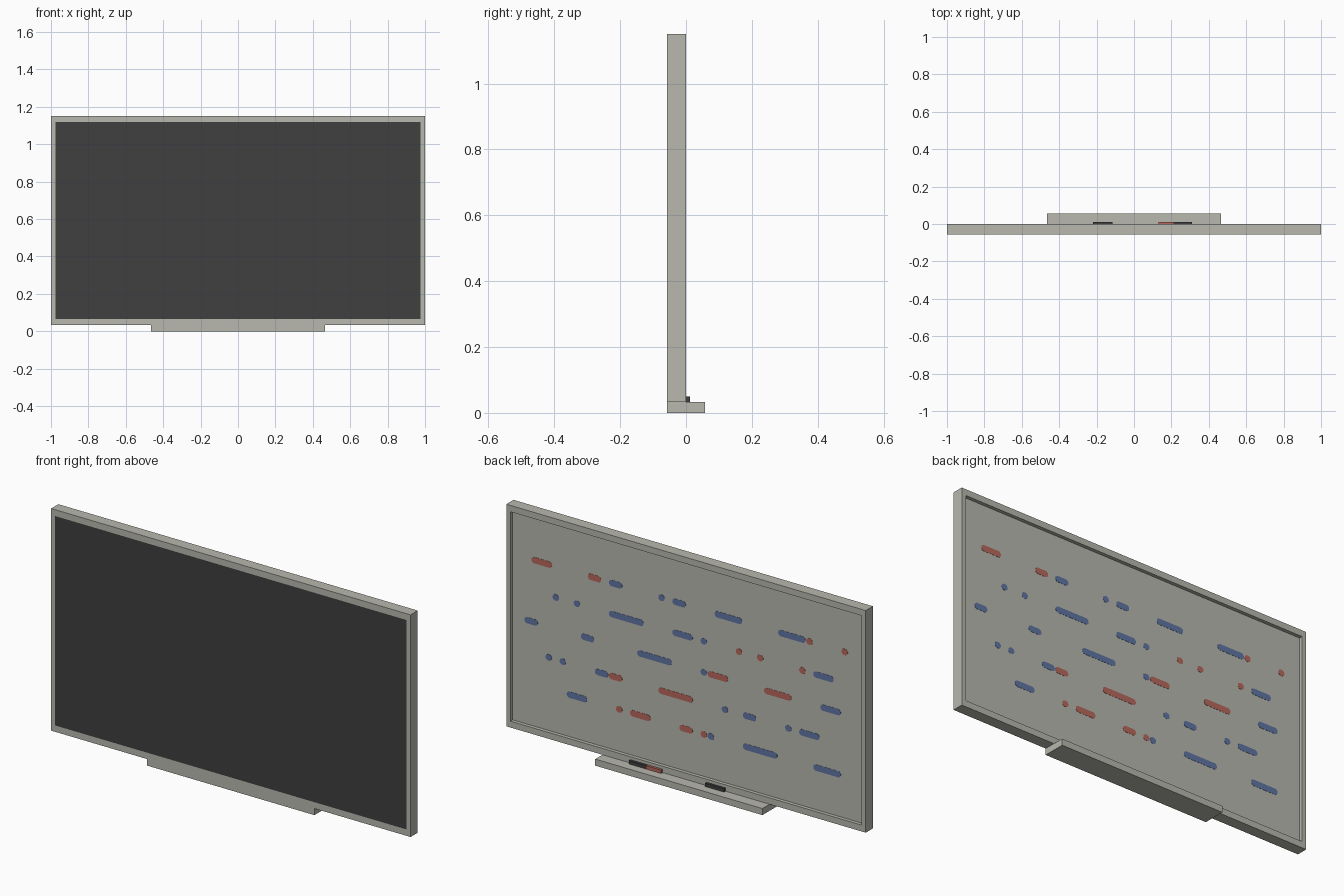
import bpy, bmesh, math
from mathutils import Vector

if "Cube" in bpy.data.objects:
    bpy.data.objects.remove(bpy.data.objects["Cube"], do_unlink=True)


def material(name, color):
    mat = bpy.data.materials.new(name)
    mat.use_nodes = True
    mat.diffuse_color = (*color, 1)
    mat.node_tree.nodes["Principled BSDF"].inputs["Base Color"].default_value = (*color, 1)
    return mat


grey = material("warm grey", (0.48, 0.48, 0.43))
dark = material("charcoal", (0.05, 0.05, 0.05))
red = material("marker red", (0.47, 0.14, 0.11))
blue = material("marker blue", (0.12, 0.18, 0.37))


def finish(name, bm, *mats):
    bmesh.ops.recalc_face_normals(bm, faces=bm.faces)
    mesh = bpy.data.meshes.new(name)
    bm.to_mesh(mesh)
    bm.free()
    for mat in mats:
        mesh.materials.append(mat)
    obj = bpy.data.objects.new(name, mesh)
    bpy.context.collection.objects.link(obj)
    return obj


def box_mesh(low, high):
    bm = bmesh.new()
    bmesh.ops.create_cube(bm, size=1)
    low, high = Vector(low), Vector(high)
    for v in bm.verts:
        v.co = (low + high) / 2 + v.co * (high - low)
    return bm


def box(name, low, high, mat):
    return finish(name, box_mesh(low, high), mat)


DEPTH = 0.057
TRAY_TOP = 0.033
TOP = 1.15
RECESS = 0.018
SIDE_RIM, END_RIM = 0.023, 0.032

# Framed board: dark panel inset flush in front, recessed writing side behind
bm = box_mesh((-1, -DEPTH, TRAY_TOP), (1, 0, TOP))
bm.normal_update()
middle = (TRAY_TOP + TOP) / 2
half = (TOP - TRAY_TOP) / 2
for direction in (-1, 1):
    bm.normal_update()
    face = max(bm.faces, key=lambda f: f.normal.y * direction)
    bmesh.ops.inset_region(bm, faces=[face], thickness=0.01)
    for v in face.verts:
        v.co.x = math.copysign(1 - SIDE_RIM, v.co.x)
        v.co.z = middle + math.copysign(half - END_RIM, v.co.z - middle)
    if direction < 0:
        face.material_index = 1
    else:
        walls = bmesh.ops.extrude_discrete_faces(bm, faces=[face])
        for v in walls["faces"][0].verts:
            v.co.y = -RECESS
bmesh.ops.remove_doubles(bm, verts=bm.verts, dist=0.0001)
finish("framed_board", bm, grey, dark)

# Tray under the board
box("pen_tray", (-0.465, -DEPTH, 0), (0.465, DEPTH, TRAY_TOP), grey)

# Pens lying on the tray
for name, start, end, mat in (("right_dark_pen", -0.22, -0.115, dark),
                              ("left_dark_pen", 0.21, 0.31, dark),
                              ("red_pen", 0.13, 0.21, red)):
    box(name, (start, 0, TRAY_TOP), (end, 0.012, 0.05), mat)

# Writing strokes: (first cell, cells long) on five lines, top to bottom
CELL = 0.0392
blue_lines = (
    ((14, 2), (21, 1), (23, 2), (29, 4), (38, 4)),
    ((6, 1), (9, 1), (14, 5), (23, 3), (27, 1), (43, 3)),
    ((2, 2), (10, 2), (18, 5), (27, 1), (44, 3)),
    ((5, 1), (7, 1), (12, 2), (30, 1), (33, 2), (39, 1), (41, 3)),
    ((8, 3), (28, 1), (33, 5), (43, 4)),
)
red_lines = (
    ((3, 3), (11, 2), (42, 1), (47, 1)),
    ((32, 1), (35, 1), (41, 1)),
    ((28, 3), (36, 4)),
    ((14, 2), (21, 5)),
    ((15, 1), (17, 3), (24, 2), (27, 1)),
)


def stroke(bm, x, z, length, radius=0.016):
    # Thin plate with round ends
    reach = max(length / 2 - radius, 0)
    rim = []
    for i in range(16):
        a = math.tau * (i + 0.5) / 16
        px = radius * math.cos(a) + math.copysign(reach, math.cos(a))
        rim.append(bm.verts.new((x + px, -RECESS, z + radius * math.sin(a))))
    face = bm.faces.new(rim)
    lifted = bmesh.ops.extrude_face_region(bm, geom=[face])["geom"]
    for v in lifted:
        if isinstance(v, bmesh.types.BMVert):
            v.co.y += 0.001


for name, lines, mat in (("blue_writing", blue_lines, blue),
                         ("red_writing", red_lines, red)):
    bm = bmesh.new()
    for row, spans in enumerate(lines):
        for first, count in spans:
            x = 0.972 - CELL * (first + (count - 1) / 2)
            stroke(bm, x, 0.9 - 0.156 * row, count * CELL - 0.004)
    finish(name, bm, mat)
